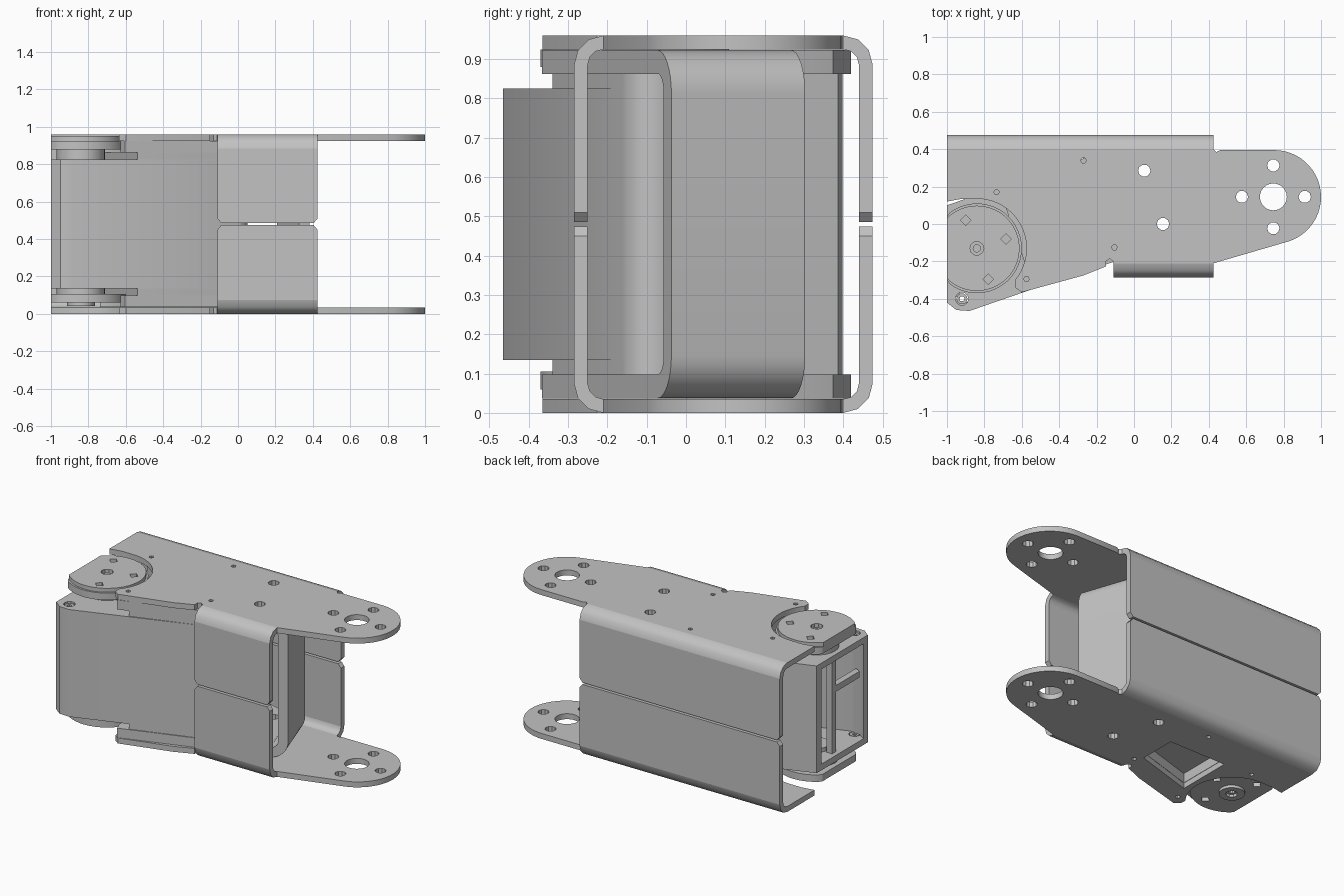
import bpy, bmesh, math
from mathutils import Vector

cube = bpy.data.objects.get("Cube")
if cube:
    bpy.data.objects.remove(cube, do_unlink=True)

H = 0.96                      # overall height
C, S = 0.945, 0.326           # direction of the tilted actuator axis
HUB = (-0.84, -0.13)          # joint centre

grey = bpy.data.materials.new("metal_grey")
grey.use_nodes = True
grey.diffuse_color = (0.54, 0.54, 0.54, 1)
grey.node_tree.nodes["Principled BSDF"].inputs["Base Color"].default_value = (0.54, 0.54, 0.54, 1)


def arc(centre, r, a0, a1, n):
    return [(centre[0] + r * math.cos(math.radians(a0 + (a1 - a0) * i / n)),
             centre[1] + r * math.sin(math.radians(a0 + (a1 - a0) * i / n))) for i in range(n + 1)]


def circle(centre, r, n=10):
    return arc(centre, r, 0, 360, n)[:-1]


def tilt(points):
    return [(d * C - n * S, d * S + n * C) for d, n in points]


def flat(u, v, w):            # outline in plan, extruded upwards
    return Vector((u, v, w))


def along_x(u, v, w):         # outline in the side plane, extruded along x
    return Vector((w, u, v))


def along_y(u, v, w):         # outline in the front plane, extruded along y
    return Vector((u, w, v))


def across(u, v, w):          # outline along the tilted axis, extruded across it
    return Vector((u * C - w * S, u * S + w * C, v))


def prism(name, loops, lo, hi, place=flat, flip=False):
    """Extrude an outline, with optional holes, from lo to hi."""
    bm = bmesh.new()
    for loop in loops:
        vs = [bm.verts.new((p[0], p[1], 0)) for p in loop]
        for a, b in zip(vs, vs[1:] + vs[:1]):
            bm.edges.new((a, b))
    bmesh.ops.triangle_fill(bm, edges=bm.edges[:], use_beauty=True, normal=(0, 0, 1))
    bmesh.ops.dissolve_limit(bm, angle_limit=0.01, verts=[], edges=bm.edges[:])
    out = bmesh.ops.extrude_face_region(bm, geom=bm.faces[:])
    top = {g for g in out["geom"] if isinstance(g, bmesh.types.BMVert)}
    for v in bm.verts:
        v.co = place(v.co.x, v.co.y, hi if v in top else lo)
        if flip:
            v.co.z = H - v.co.z
    bmesh.ops.recalc_face_normals(bm, faces=bm.faces[:])
    mesh = bpy.data.meshes.new(name)
    bm.to_mesh(mesh)
    bm.free()
    mesh.materials.append(grey)
    obj = bpy.data.objects.new(name, mesh)
    bpy.context.collection.objects.link(obj)
    bpy.ops.object.select_all(action='DESELECT')
    obj.select_set(True)
    bpy.context.view_layer.objects.active = obj
    bpy.ops.object.shade_smooth_by_angle(angle=math.radians(32))


# Outlines in plan
plate = ([(-1, 0.4), (-1, 0.12), (-0.92, 0.135)] + arc(HUB, 0.265, 85, -40, 20)
         + [(-0.635, -0.34), (-0.6, -0.365), (-0.27, -0.275), (-0.15, -0.227),
            (-0.15, -0.2), (-0.13, -0.185), (-0.112, -0.2), (-0.11, -0.21), (0.425, -0.21)]
         + arc((0.75, 0.145), 0.25, -75, 90, 24) + [(0.46, 0.395), (0.44, 0.385), (0.425, 0.4)])
strap_holes = [circle((0.055, 0.285), 0.033), circle((0.155, 0), 0.033)]
plate_holes = strap_holes + [circle((0.745, 0.145), 0.072, 24)]
plate_holes += [circle((0.745 + 0.168 * x, 0.145 + 0.168 * y), 0.033)
                for x, y in ((1, 0), (-1, 0), (0, 1), (0, -1))]
plate_holes += [circle(p, 0.015, 6) for p in ((-0.27, 0.34), (-0.735, 0.17),
                                              (-0.105, -0.125), (-0.575, -0.295))]
window = [(-0.14, 0.16), (-0.54, 0.16), (-0.54, -0.2), (-0.14, -0.08)]
flange = (arc(HUB, 0.275, 68, -40, 16)
          + tilt([(-0.69, -0.15), (0.24, -0.16), (0.24, 0.2), (0.22, 0.32), (0.07, 0.42), (-0.6, 0.42)]))
case_tail = (tilt([(0.005, 0.42), (0.025, 0.4)])
             + tilt(arc((-0.055, -0.072), 0.08, 0, -90, 6)))
case = [(-1, 0.1)] + case_tail + [(-0.88, -0.465), (-0.95, -0.46), (-1, -0.42)]
raised = tilt([(-0.62, 0.41)]) + case_tail + tilt([(-0.62, -0.145)])


def cut_disc(r):              # disc with a flat side at the joint end
    pts = []
    for x, y in circle(HUB, r, 48):
        if x >= -1:
            pts.append((x, y))
        elif not pts or pts[-1][0] > -1 or y < -0.2:
            pts.append((-1, y))
    return pts


horn_screws = [circle(p, 0.028, 4) for p in ((-0.9, 0.02), (-0.685, -0.08), (-0.78, -0.295))]

for side, flip in (("upper", True), ("lower", False)):
    # Cover plate and the spacer flange beneath it; the lower pair has a window
    opening = [] if flip else [window]
    prism(side + "_plate", [plate] + plate_holes + opening, 0, 0.035, flip=flip)
    prism(side + "_strap_flange", [flange] + strap_holes + opening, 0.037, 0.098, flip=flip)

    # Bends and side walls
    for wall, cy, sg, x0, x1 in (("front", -0.21, -1, -0.11, 0.425), ("back", 0.4, 1, -1, 0.425)):
        bend = [(cy + sg * (y - cy), z) for y, z in
                arc((cy, 0.075), 0.075, -90, 0, 3) + arc((cy, 0.075), 0.04, 0, -90, 3)]
        prism(f"{side}_{wall}_bend", [bend], x0, x1, along_x, flip)
        panel = [(x0, 0.075), (x1, 0.075), (x1, 0.45), (x1 - 0.02, 0.474),
                 (x0 + 0.02, 0.474), (x0, 0.45)]
        lo, hi = sorted((cy + sg * 0.04, cy + sg * 0.075))
        prism(f"{side}_{wall}_wall", [panel], lo, hi, along_y, flip)

    # Actuator case ends
    prism(side + "_case_cap", [case, circle((-0.92, -0.4), 0.035)], 0.135, 0.175, flip=flip)
    prism(side + "_case_step", [raised], 0.098, 0.135, flip=flip)
    prism(side + "_case_screw", [circle((-0.92, -0.4), 0.03), circle((-0.92, -0.4), 0.015, 6)],
          0.145, 0.175, flip=flip)
    prism(side + "_inner_boss", [circle(HUB, 0.08, 16)], 0.175, 0.2, flip=flip)

# Driven horn on top, thinner idler horn below
prism("upper_horn_face", [cut_disc(0.228), circle(HUB, 0.037)] + horn_screws, 0.01, 0.035, flip=True)
prism("upper_horn_body", [cut_disc(0.24), circle(HUB, 0.02)], 0.035, 0.08, flip=True)
prism("upper_horn_shaft", [circle(HUB, 0.13, 24)], 0.08, 0.14, flip=True)
prism("lower_horn_hub", [circle(HUB, 0.075, 20), circle(HUB, 0.035)], 0.043, 0.06)
prism("lower_horn_body", [cut_disc(0.24), circle(HUB, 0.02)] + horn_screws, 0.06, 0.105)
prism("lower_horn_shaft", [circle(HUB, 0.13, 24)], 0.105, 0.14)

# Strap web: bent sheet closing the frame between the flanges
r, t, d1, lo, hi = 0.11, 0.06, 0.35, 0.037, H - 0.037
outer = [(0.23, lo)] + arc((d1 - r, lo + r), r, -90, 0, 8) + arc((d1 - r, hi - r), r, 0, 90, 8) + [(0.23, hi)]
inner = ([(0.23, hi - t)] + arc((d1 - r, hi - r), r - t, 90, 0, 8)
         + arc((d1 - r, lo + r), r - t, 0, -90, 8) + [(0.23, lo + t)])
prism("strap_web", [outer + inner], -0.16, 0.2, across)

# Hollow actuator case, open at the joint end
cavity = [(-1, -0.375), (-0.95, -0.41), (-0.88, -0.42)] + tilt([(-0.5, -0.11), (-0.5, 0.38)]) + [(-1, 0.05)]
prism("case_wall", [case + cavity], 0.175, H - 0.175)
prism("case_post", [[(-0.97, -0.14), (-0.93, -0.14), (-0.93, -0.1), (-0.97, -0.1)]], 0.175, H - 0.175)
prism("case_cross_bar", [[(-0.97, -0.38), (-0.93, -0.4), (-0.93, -0.14), (-0.97, -0.14)]], 0.56, 0.6)
prism("case_inner_block", [tilt([(-0.72, 0.0), (-0.5, 0.0), (-0.5, 0.3), (-0.72, 0.3)])], 0.4, 0.7)
